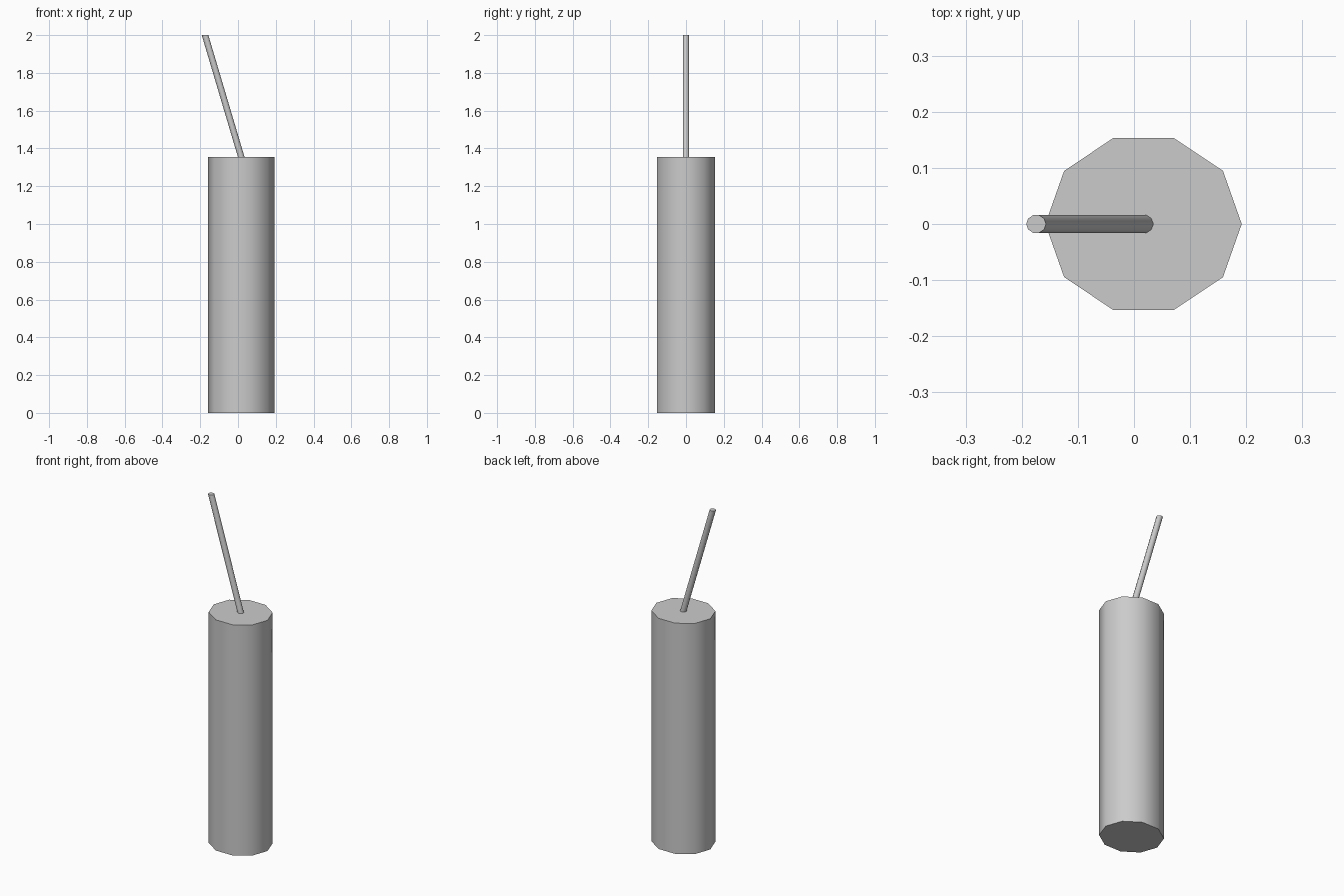
import bpy, bmesh, math

if "Cube" in bpy.data.objects:
    bpy.data.objects.remove(bpy.data.objects["Cube"])

SIDES = 10
CX = 0.017  # body axis, offset so the whole model is centred


def loft(name, rings, cap_start, cap_end):
    """Skin decagon rings given as (centre x, z, x radius, y radius)."""
    bm = bmesh.new()
    loops = []
    for x, z, rx, ry in rings:
        loops.append([bm.verts.new((x + rx * math.cos(math.tau * i / SIDES),
                                    ry * math.sin(math.tau * i / SIDES), z))
                      for i in range(SIDES)])
    for a, b in zip(loops, loops[1:]):
        for i in range(SIDES):
            j = (i + 1) % SIDES
            bm.faces.new((a[i], a[j], b[j], b[i]))
    if cap_start:
        bm.faces.new(loops[0][::-1])
    if cap_end:
        bm.faces.new(loops[-1])
    mesh = bpy.data.meshes.new(name)
    bm.to_mesh(mesh)
    bm.free()
    obj = bpy.data.objects.new(name, mesh)
    bpy.context.collection.objects.link(obj)
    bpy.ops.object.select_all(action='DESELECT')
    obj.select_set(True)
    bpy.context.view_layer.objects.active = obj
    bpy.ops.object.shade_smooth_by_angle(angle=math.radians(40))
    return obj


# Ten-sided body, top face opened where the rod meets it
loft("body", [(CX, 0, 0.175, 0.161),
              (CX, 1.355, 0.175, 0.161),
              (CX, 1.355, 0.0175, 0.0165)], True, False)

# Slanted rod with level ends
loft("slanted_rod", [(CX, 1.355, 0.0175, 0.0165),
                     (-0.1745, 2.0, 0.0175, 0.0165)], False, True)
